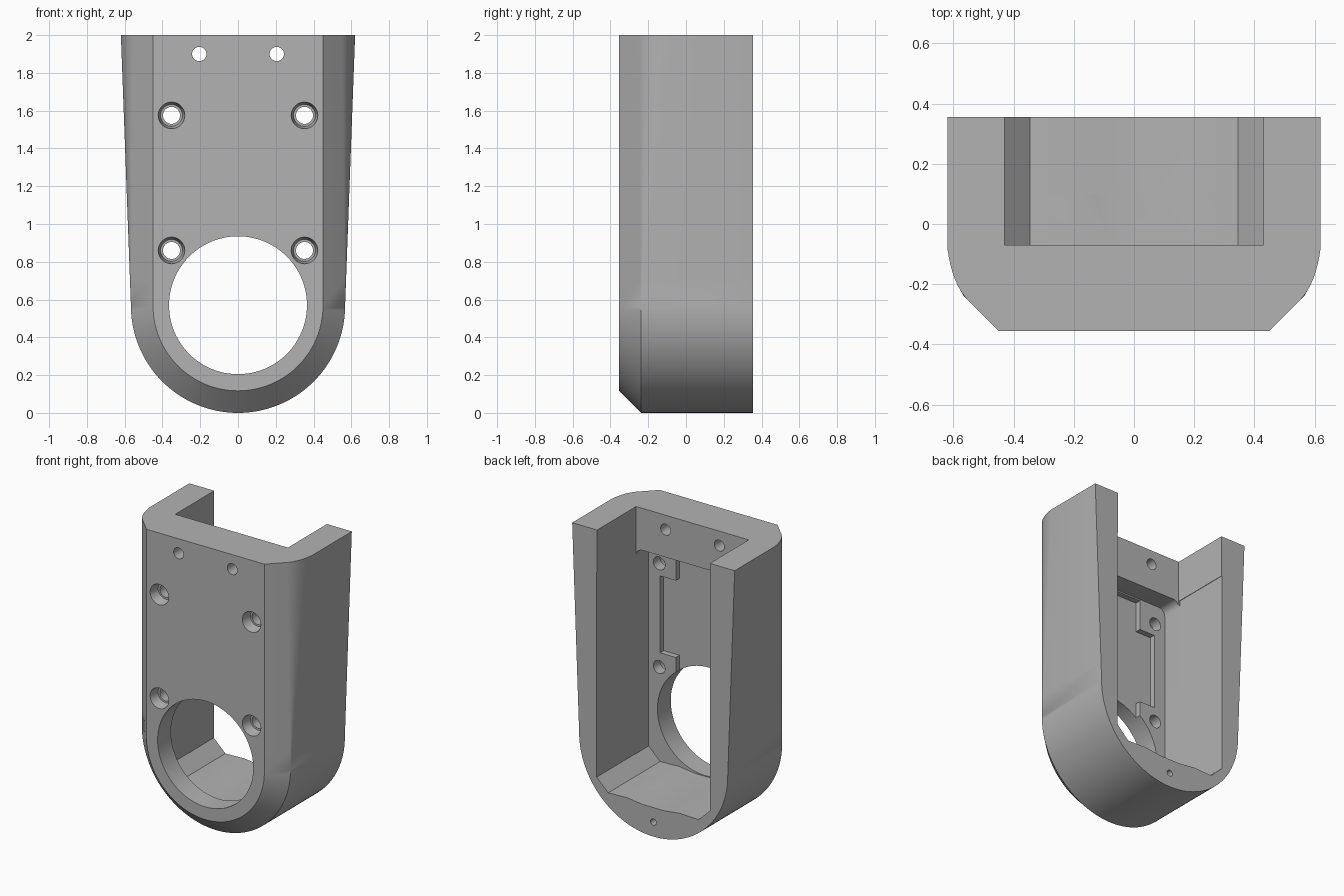
import bpy, bmesh, math
from mathutils import Vector

cube = bpy.data.objects.get("Cube")
if cube:
    bpy.data.objects.remove(cube, do_unlink=True)

grey = bpy.data.materials.new("plain grey")
grey.use_nodes = True
grey.diffuse_color = (0.45, 0.45, 0.45, 1)
grey.node_tree.nodes["Principled BSDF"].inputs["Base Color"].default_value = (0.45, 0.45, 0.45, 1)

R = 0.567          # radius and centre height of the round end
FRONT, BACK = -0.355, 0.355


def finish(bm, name):
    bmesh.ops.remove_doubles(bm, verts=bm.verts, dist=1e-5)
    bmesh.ops.dissolve_degenerate(bm, edges=bm.edges, dist=1e-5)
    bmesh.ops.recalc_face_normals(bm, faces=bm.faces)
    mesh = bpy.data.meshes.new(name)
    bm.to_mesh(mesh)
    bm.free()
    mesh.materials.append(grey)
    obj = bpy.data.objects.new(name, mesh)
    bpy.context.collection.objects.link(obj)
    return obj


def section(t):
    """Half-width and depth points: chamfer, then a rounding that grows with t."""
    start = Vector((R, -0.238))
    a = start.lerp(Vector((0.55, -0.255)), t)
    b = start.lerp(Vector((0.605, -0.2)), t)
    c = start.lerp(Vector((0.62, -0.08)), t)
    curve = [(1 - u) ** 2 * a + 2 * u * (1 - u) * b + u * u * c for u in [i / 8 for i in range(9)]]
    return [Vector((0.45, FRONT))] + curve + [Vector((c.x, BACK))]


def build_shell():
    bm = bmesh.new()
    steps, arc = 10, 64
    sides = [(i / steps, R + (2 - R) * i / steps) for i in range(1, steps + 1)]
    rows = [[(-r, y, z) for r, y in section(t)] for t, z in reversed(sides)]
    for i in range(arc + 1):
        ang = math.pi * (1 + i / arc)
        rows.append([(r * math.cos(ang), y, R + r * math.sin(ang)) for r, y in section(0)])
    rows += [[(r, y, z) for r, y in section(t)] for t, z in sides]
    grid = [[bm.verts.new(p) for p in row] for row in rows]
    for lo, hi in zip(grid, grid[1:]):
        for j in range(len(lo) - 1):
            bm.faces.new((lo[j], lo[j + 1], hi[j + 1], hi[j]))
    bm.faces.new([row[0] for row in grid])
    bm.faces.new([row[-1] for row in grid])
    bm.faces.new(grid[0] + grid[-1][::-1])
    return finish(bm, "bracket_shell")


def prism(name, half, y0, y1):
    """Extrude a profile along y, mirrored from its right half."""
    bm = bmesh.new()
    outline = half + [(-x, z) for x, z in reversed(half)]
    face = bm.faces.new([bm.verts.new((x, y0, z)) for x, z in outline])
    out = bmesh.ops.extrude_face_region(bm, geom=[face])
    moved = [v for v in out["geom"] if isinstance(v, bmesh.types.BMVert)]
    bmesh.ops.translate(bm, verts=moved, vec=(0, y1 - y0, 0))
    return finish(bm, name)


def bore(name, x, z, y0, y1, r0, r1=None, sides=32):
    bm = bmesh.new()
    rings = []
    for y, r in ((y0, r0), (y1, r1 or r0)):
        angs = [2 * math.pi * i / sides for i in range(sides)]
        rings.append([bm.verts.new((x + r * math.cos(a), y, z + r * math.sin(a))) for a in angs])
    for i in range(sides):
        k = (i + 1) % sides
        bm.faces.new((rings[0][i], rings[0][k], rings[1][k], rings[1][i]))
    bm.faces.new(rings[0])
    bm.faces.new(rings[1])
    return finish(bm, name)


shell = build_shell()

# Open channel, lower cavity and rounded pocket behind the front plate
floor = [(0.08, 0.2), (0.2, 0.215), (0.345, 0.21)]
w, top, f = 0.432, 1.71, 0.05
fillet = [(w - f + f * math.cos(a), top - f + f * math.sin(a))
          for a in [math.pi / 2 * i / 6 for i in range(7)]]
cutters = [
    prism("channel", [(0.43, 1.5), (0.43, 2.2)], -0.07, 0.8),
    prism("cavity", floor + [(0.433, 0.295), (0.433, top)], -0.06, 0.7),
    prism("pocket", floor + [(w, 0.294)] + fillet, -0.21, 0.1),
    prism("recess", [(0.225, 0.8), (0.225, 0.96), (0.345, 0.96), (0.345, 1.49),
                     (0.225, 1.49), (0.225, 1.70)], -0.25, -0.15),
    bore("large_opening", 0, 0.57, -0.6, -0.1, 0.365, sides=96),
    bore("end_hole", 0, 0.1, 0.1, 0.6, 0.022),
]
# Screw holes with countersinks, and the plain upper holes
for x in (-1, 1):
    cutters.append(bore("upper_hole", 0.205 * x, 1.9, -0.6, 0.1, 0.038))
    for z in (0.86, 1.575):
        cutters.append(bore("screw_hole", 0.352 * x, z, -0.6, -0.1, 0.045))
        cutters.append(bore("countersink", 0.352 * x, z, FRONT - 0.03, FRONT + 0.07, 0.076, 0.058))

bpy.context.view_layer.objects.active = shell
shell.select_set(True)
for cutter in cutters:
    cutter.hide_render = True
    mod = shell.modifiers.new(cutter.name, "BOOLEAN")
    mod.operation, mod.solver, mod.object = "DIFFERENCE", "EXACT", cutter
    bpy.ops.object.modifier_apply(modifier=mod.name)
    bpy.data.objects.remove(cutter, do_unlink=True)

bpy.ops.object.shade_smooth_by_angle(angle=math.radians(25))
